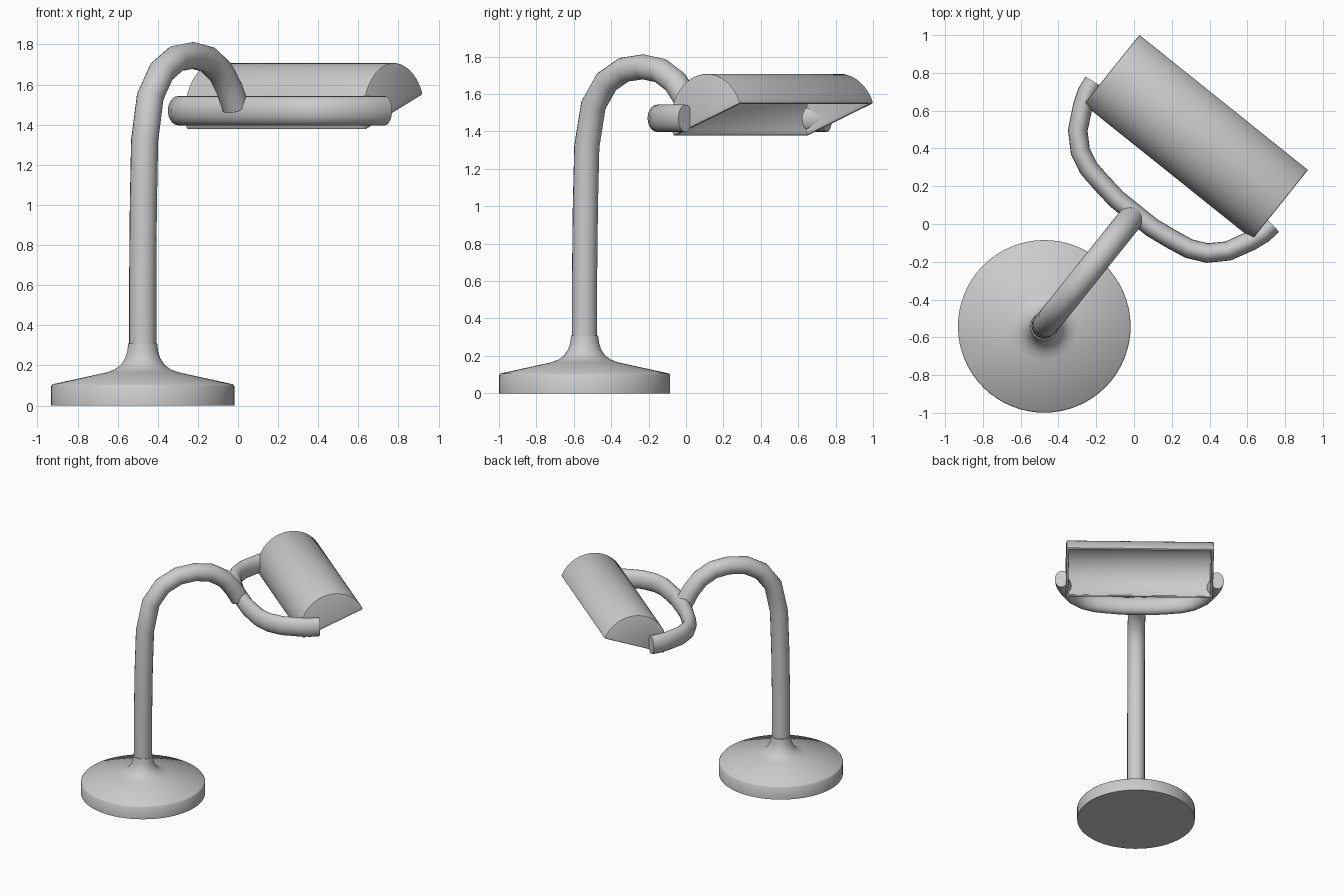
import bpy, bmesh, math
from mathutils import Vector

if "Cube" in bpy.data.objects:
    bpy.data.objects.remove(bpy.data.objects["Cube"])

# Local frame: origin at base centre, +y points along the arm, +x along the shade
ORIGIN = (-0.475, -0.542, 0)
YAW = math.radians(-38.7)


def finish(name, bm, angle=40, mods=()):
    bmesh.ops.recalc_face_normals(bm, faces=bm.faces)
    me = bpy.data.meshes.new(name)
    bm.to_mesh(me)
    bm.free()
    ob = bpy.data.objects.new(name, me)
    bpy.context.collection.objects.link(ob)
    ob.location = ORIGIN
    ob.rotation_euler = (0, 0, YAW)
    bpy.ops.object.select_all(action='DESELECT')
    ob.select_set(True)
    bpy.context.view_layer.objects.active = ob
    for kind, props in mods:
        m = ob.modifiers.new(kind.title(), kind)
        for k, v in props.items():
            setattr(m, k, v)
        bpy.ops.object.modifier_apply(modifier=m.name)
    bpy.ops.object.shade_smooth_by_angle(angle=math.radians(angle))
    return ob


def skin(bm, rings, cap=True):
    vs = [[bm.verts.new(p) for p in r] for r in rings]
    n = len(vs[0])
    for a, b in zip(vs, vs[1:]):
        for i in range(n):
            bm.faces.new((a[i], a[(i + 1) % n], b[(i + 1) % n], b[i]))
    if cap:
        bm.faces.new(vs[0])
        bm.faces.new(vs[-1])


def tube(name, path, normal, r_normal, r_plane, sides=20):
    """Sweep an ellipse along a planar path."""
    pts, nrm = [Vector(p) for p in path], Vector(normal)
    rings = []
    for i, p in enumerate(pts):
        t = (pts[min(i + 1, len(pts) - 1)] - pts[max(i - 1, 0)]).normalized()
        side = nrm.cross(t)
        ring = []
        for k in range(sides):
            a = 2 * math.pi * k / sides
            ring.append(p + nrm * r_normal * math.cos(a) + side * r_plane * math.sin(a))
        rings.append(ring)
    bm = bmesh.new()
    skin(bm, rings)
    return finish(name, bm, 50)


# Round weighted base with flared neck
profile = [(0.457, 0), (0.457, 0.097), (0.450, 0.106), (0.18, 0.165), (0.14, 0.180),
           (0.11, 0.202), (0.088, 0.235), (0.077, 0.27), (0.072, 0.31)]
bm = bmesh.new()
skin(bm, [[(r * math.cos(2 * math.pi * k / 64), r * math.sin(2 * math.pi * k / 64), z)
           for k in range(64)] for r, z in profile])
finish("base", bm)

# Gooseneck arm
arm = [(0, 0.27), (0, 0.65), (0.005, 1.0), (0.015, 1.32), (0.06, 1.54), (0.15, 1.665),
       (0.27, 1.73), (0.40, 1.745), (0.52, 1.725), (0.62, 1.665), (0.69, 1.58), (0.74, 1.49)]
tube("arm", [(0, y, z) for y, z in arm], (1, 0, 0), 0.068, 0.067)

# Fork holding the shade, mirrored from one half
half = [(0.12, 0.765), (0.24, 0.782), (0.34, 0.80), (0.43, 0.842), (0.51, 0.92),
        (0.57, 1.037), (0.597, 1.11), (0.605, 1.175)]
fork = [(-x, y) for x, y in reversed(half)] + [(0, 0.765)] + half
tube("fork", [(x, y, 1.470) for x, y in fork], (0, 0, 1), 0.073, 0.052)

# Half-cylinder shade, open underneath and tilted forward
R, CY, CZ, L, TILT, N = 0.245, 1.293, 1.463, 0.572, math.radians(21), 32
bm = bmesh.new()
arc = [(CY + R * math.cos(TILT + math.pi * k / N), CZ + R * math.sin(TILT + math.pi * k / N))
       for k in range(N + 1)]
skin(bm, [[(x, y, z) for y, z in arc] for x in (-L, L)])
bmesh.ops.recalc_face_normals(bm, faces=bm.faces)
down = Vector((0, math.sin(TILT), -math.cos(TILT)))
opening = max(bm.faces, key=lambda f: f.normal.dot(down))
bmesh.ops.delete(bm, geom=[opening], context='FACES_ONLY')
finish("shade", bm, 35, [
    ('SOLIDIFY', dict(thickness=0.02, offset=-1, use_even_offset=True)),
    ('BEVEL', dict(width=0.007, segments=2, limit_method='ANGLE', angle_limit=math.radians(45)))])
